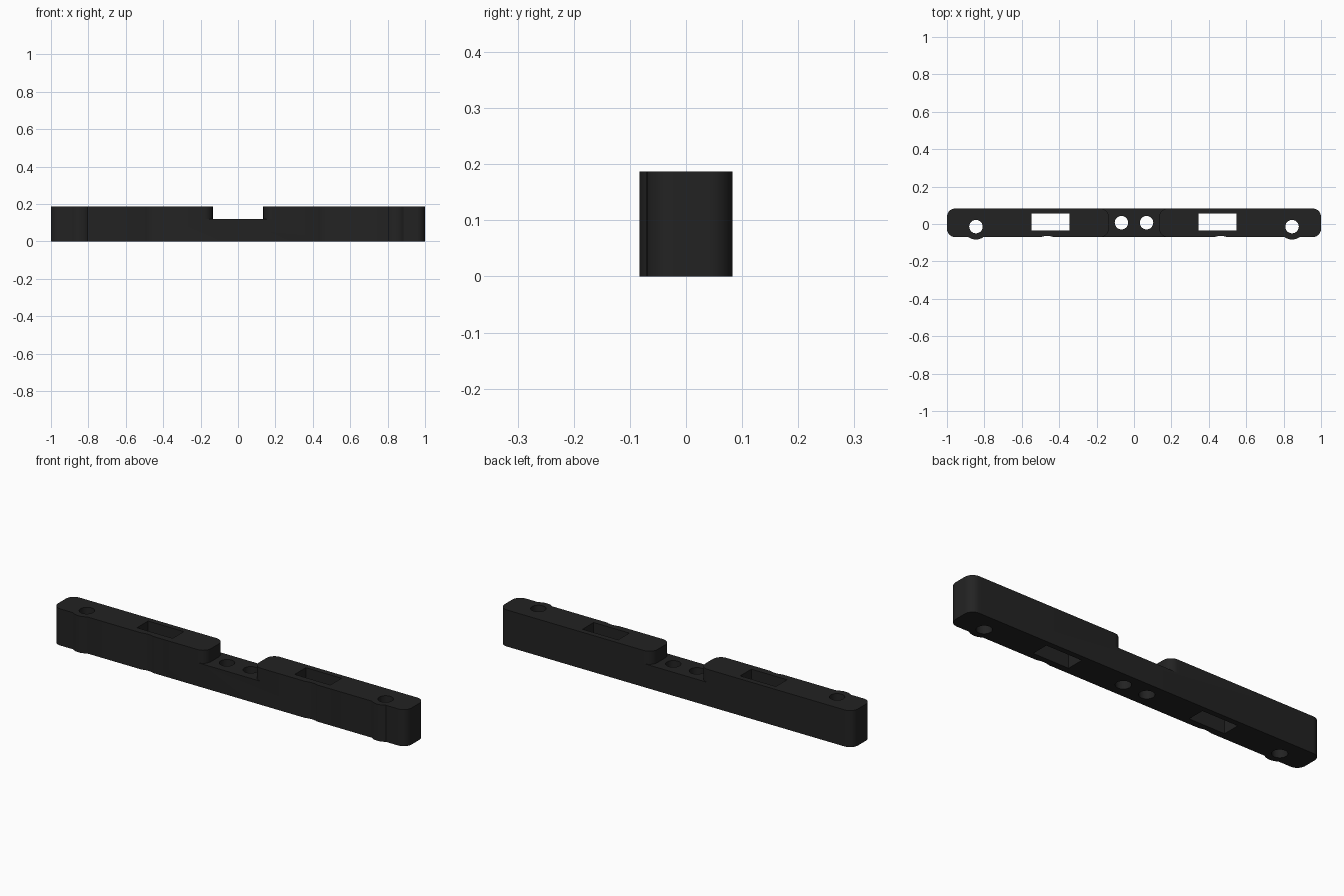
import bpy, bmesh, math

if "Cube" in bpy.data.objects:
    bpy.data.objects.remove(bpy.data.objects["Cube"])

HEIGHT, FLOOR = 0.187, 0.12        # full height, height of the middle step
FRONT, BACK = -0.07, 0.083         # long faces of the bar
STEP, R = 0.135, 0.045             # half width of the step, corner radius

plastic = bpy.data.materials.new("black plastic")
plastic.diffuse_color = (0.0165, 0.0165, 0.0165, 1)
plastic.use_nodes = True
plastic.node_tree.nodes["Principled BSDF"].inputs["Base Color"].default_value = plastic.diffuse_color


def arc(cx, cy, r, a0, a1, n=10):
    """Points on an arc, angles in degrees."""
    angles = [math.radians(a0 + (a1 - a0) * i / n) for i in range(n + 1)]
    return [(cx + r * math.cos(a), cy + r * math.sin(a)) for a in angles]


def circle(cx, cy, r, n=40):
    return arc(cx, cy, r, 0, 360, n)[:-1]


def prism(name, outline, z0, z1):
    """Extrude a counter-clockwise outline from z0 to z1."""
    bm = bmesh.new()
    base = bm.faces.new([bm.verts.new((x, y, z0)) for x, y in outline])
    top = bmesh.ops.extrude_face_region(bm, geom=[base], use_keep_orig=True)["geom"]
    bmesh.ops.translate(bm, vec=(0, 0, z1 - z0),
                        verts=[v for v in top if isinstance(v, bmesh.types.BMVert)])
    bmesh.ops.recalc_face_normals(bm, faces=bm.faces[:])
    mesh = bpy.data.meshes.new(name)
    bm.to_mesh(mesh)
    bm.free()
    mesh.materials.append(plastic)
    ob = bpy.data.objects.new(name, mesh)
    bpy.context.collection.objects.link(ob)
    return ob


def combine(target, tool, operation):
    """Apply a boolean and discard the tool."""
    mod = target.modifiers.new("cut", "BOOLEAN")
    mod.operation, mod.object, mod.solver = operation, tool, "EXACT"
    bpy.context.view_layer.objects.active = target
    bpy.ops.object.modifier_apply(modifier=mod.name)
    bpy.data.objects.remove(tool)


def cut(outline, z0=-0.1, z1=0.3):
    combine(bar, prism("cutter", outline, z0, z1), "DIFFERENCE")


# Bar with rounded ends
outline = (arc(1 - R, FRONT + R, R, -90, 0) + arc(1 - R, BACK - R, R, 0, 90)
           + arc(-1 + R, BACK - R, R, 90, 180) + arc(-1 + R, FRONT + R, R, 180, 270))
bar = prism("bar", outline, 0, HEIGHT)

# Bosses bulging from the front around the outer holes
for s in (-1, 1):
    combine(bar, prism("boss", circle(s * 0.845, -0.015, 0.068), 0, HEIGHT), "UNION")

# Middle step, flared so the raised blocks keep rounded corners
e = STEP + R
cut([(-e, -0.2), (e, -0.2)] + arc(e, FRONT + R, R, 270, 180)
    + arc(e, BACK - R, R, 180, 90) + [(e, 0.2), (-e, 0.2)]
    + arc(-e, BACK - R, R, 90, 0) + arc(-e, FRONT + R, R, 0, -90), FLOOR, 0.3)

for s in (-1, 1):
    # Outer and inner screw holes
    cut(circle(s * 0.845, -0.014, 0.036))
    cut(circle(s * 0.067, 0.007, 0.036))
    # Rectangular slot
    x0, x1 = sorted((s * 0.345, s * 0.547))
    cut([(x0, -0.035), (x1, -0.035), (x1, 0.055), (x0, 0.055)])
    # Shallow groove on the front face
    cut(circle(s * 0.463, FRONT - 0.094, 0.1, 96))

bpy.ops.object.select_all(action="DESELECT")
bar.select_set(True)
bpy.context.view_layer.objects.active = bar
bpy.ops.object.shade_smooth_by_angle(angle=math.radians(30))
